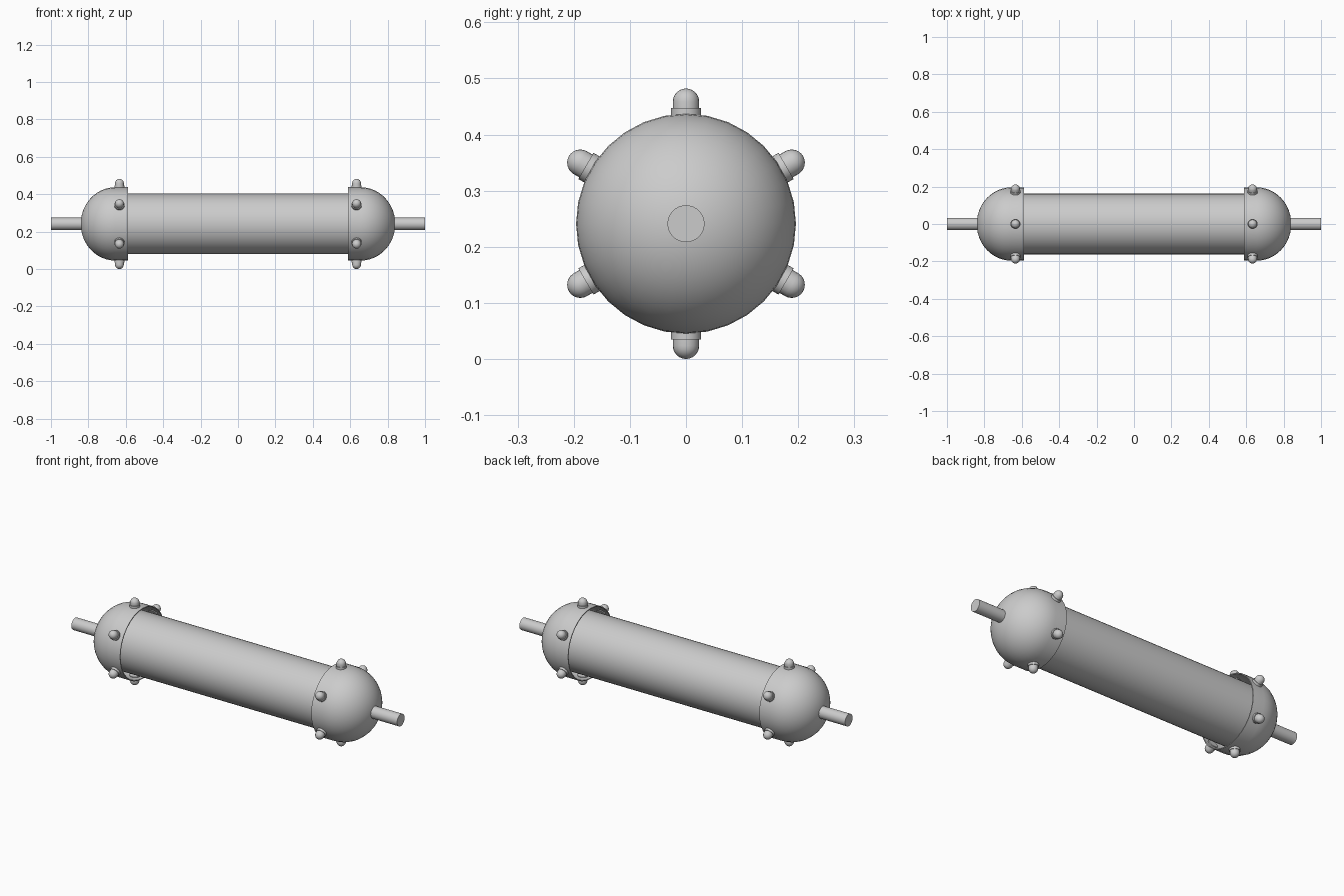
import bpy, bmesh, math
from mathutils import Matrix, Vector

if "Cube" in bpy.data.objects:
    bpy.data.objects.remove(bpy.data.objects["Cube"])

ZC = 0.241      # height of the long axis


def lathe(name, profile, segments, matrix):
    """Spin (radius, height) points about local z, then place with matrix."""
    bm = bmesh.new()
    verts = [bm.verts.new((r, 0, h)) for r, h in profile]
    edges = [bm.edges.new(pair) for pair in zip(verts, verts[1:])]
    bmesh.ops.spin(bm, geom=verts + edges, cent=(0, 0, 0), axis=(0, 0, 1),
                   angle=2 * math.pi, steps=segments, use_duplicate=False)
    bmesh.ops.remove_doubles(bm, verts=bm.verts, dist=1e-5)
    bmesh.ops.recalc_face_normals(bm, faces=bm.faces)
    bm.transform(matrix)
    mesh = bpy.data.meshes.new(name)
    bm.to_mesh(mesh)
    bm.free()
    obj = bpy.data.objects.new(name, mesh)
    bpy.context.collection.objects.link(obj)
    bpy.ops.object.select_all(action='DESELECT')
    obj.select_set(True)
    bpy.context.view_layer.objects.active = obj
    bpy.ops.object.shade_smooth_by_angle(angle=math.radians(35))
    return obj


def arc(r, h, z0, steps):
    """Quarter ellipse from the rim (r, z0) to the pole (0, z0 + h)."""
    return [(r * math.cos(a), z0 + h * math.sin(a))
            for a in (i * math.pi / 2 / steps for i in range(steps))] + [(0, z0 + h)]


def along(direction, origin):
    """Matrix turning local z to a direction, at an origin."""
    rot = Vector((0, 0, 1)).rotation_difference(Vector(direction)).to_matrix()
    return Matrix.Translation(origin) @ rot.to_4x4()


# Main tube
lathe("tube", [(0, -0.66), (0.162, -0.66), (0.162, 0.66), (0, 0.66)], 48,
      along((1, 0, 0), (0, 0, ZC)))

for side, label in ((-1, "left"), (1, "right")):
    axis = along((side, 0, 0), (0, 0, ZC))

    # Hollow domed cap, open toward the tube
    outer = [(0.196, 0.587)] + arc(0.196, 0.185, 0.656, 12)
    inner = [(0.191, 0.587)] + arc(0.191, 0.18, 0.656, 12)
    lathe(label + "_cap", inner[::-1] + outer, 32, axis)

    # Terminal rod
    lathe(label + "_rod", [(0, 0.80), (0.033, 0.80), (0.033, 1.0), (0, 1.0)], 32, axis)

    # Six bolts around the cap, each a collar with a rounded head
    for i in range(6):
        a = math.radians(90 + 60 * i)
        place = along((0, math.cos(a), math.sin(a)), (side * 0.634, 0, ZC))
        lathe(f"{label}_bolt_{i + 1}",
              [(0, 0.185), (0.027, 0.185), (0.027, 0.206), (0.0235, 0.206)]
              + arc(0.0235, 0.0235, 0.2175, 6), 20, place)
